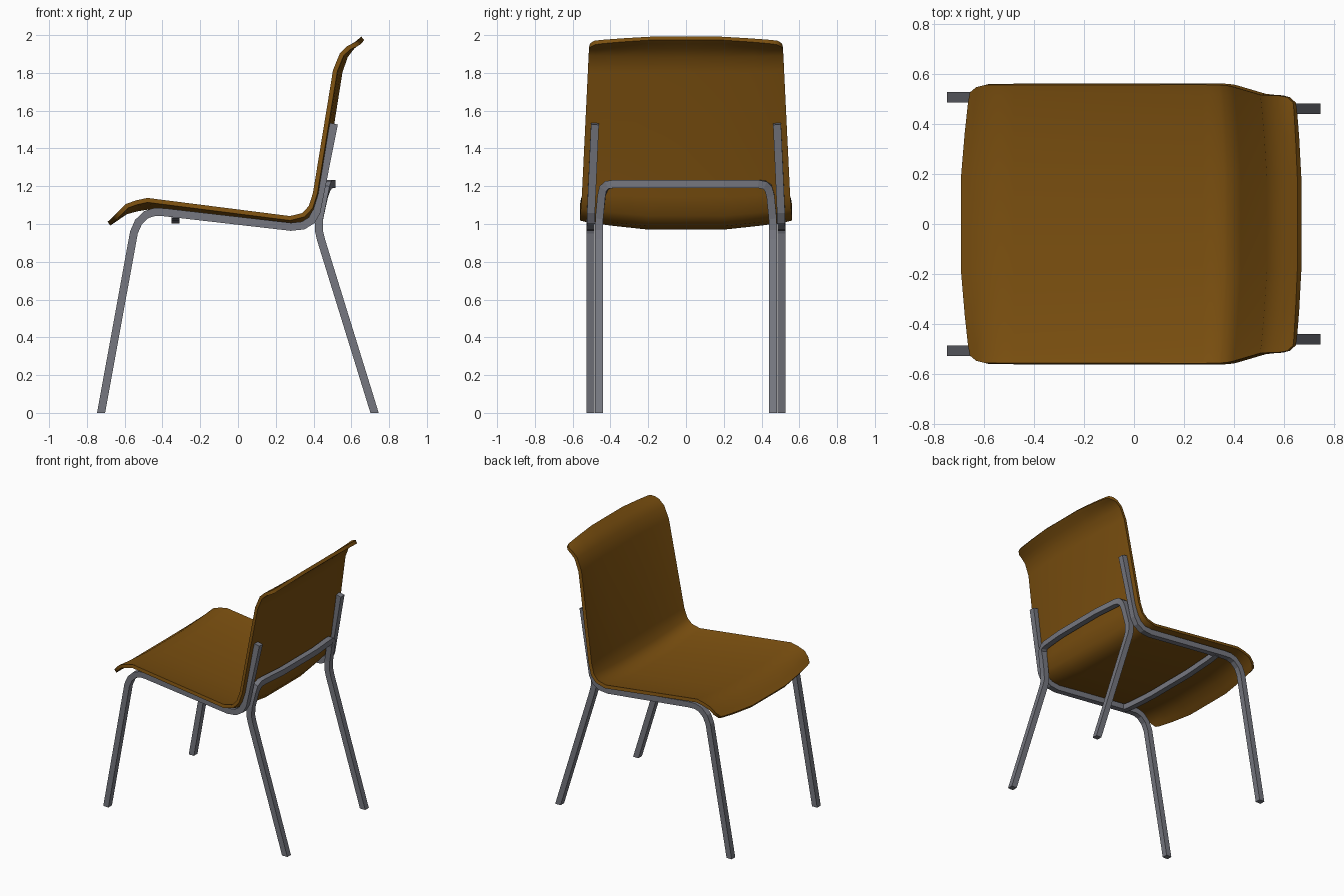
import bpy, bmesh
from mathutils import Vector

if "Cube" in bpy.data.objects:
    bpy.data.objects.remove(bpy.data.objects["Cube"])


def material(name, rgb):
    m = bpy.data.materials.new(name)
    m.diffuse_color = (*rgb, 1)
    m.use_nodes = True
    m.node_tree.nodes["Principled BSDF"].inputs["Base Color"].default_value = m.diffuse_color
    return m


WOOD = material("brown shell", (0.2, 0.08, 0.005))
STEEL = material("grey metal", (0.18, 0.185, 0.215))


def add_object(name, bm, mat):
    me = bpy.data.meshes.new(name)
    bm.to_mesh(me)
    bm.free()
    me.materials.append(mat)
    ob = bpy.data.objects.new(name, me)
    bpy.context.collection.objects.link(ob)
    return ob


def square_tube(name, pts, ref, start_cut=None, end_cut=None, size=0.042):
    """Sweep a square along a path with mitred joints."""
    pts = [Vector(p) for p in pts]
    ref = Vector(ref)
    h = size / 2
    bm = bmesh.new()
    rings = []
    last = len(pts) - 1
    for i, c in enumerate(pts):
        d_in = (c - pts[i - 1]).normalized() if i else None
        d_out = (pts[i + 1] - c).normalized() if i < last else None
        d = d_in or d_out
        if i == 0:
            plane = Vector(start_cut) if start_cut else d
        elif i == last:
            plane = Vector(end_cut) if end_cut else d
        else:
            plane = (d_in + d_out).normalized()
        n = (ref - d * ref.dot(d)).normalized()
        b = d.cross(n)
        ring = []
        for u, v in ((1, 1), (-1, 1), (-1, -1), (1, -1)):
            o = n * u * h + b * v * h
            o -= d * (o.dot(plane) / d.dot(plane))
            ring.append(bm.verts.new(c + o))
        rings.append(ring)
    for r, q in zip(rings, rings[1:]):
        for k in range(4):
            bm.faces.new((r[k], r[(k + 1) % 4], q[(k + 1) % 4], q[k]))
    bm.faces.new(rings[0])
    bm.faces.new(rings[-1])
    bmesh.ops.recalc_face_normals(bm, faces=bm.faces[:])
    return add_object(name, bm, STEEL)


# Moulded shell: edge x, edge z, centre x, centre z, half width, front to top
rows = [
    (-.655, 1.043, -.690, 1.012, .525),
    (-.630, 1.070, -.655, 1.035, .546),
    (-.593, 1.106, -.600, 1.073, .555),
    (-.540, 1.125, -.540, 1.090, .555),
    (-.480, 1.138, -.480, 1.100, .555),
    (.275, 1.042, .275, .995, .556),
    (.340, 1.058, .360, 1.010, .555),
    (.375, 1.095, .400, 1.055, .552),
    (.397, 1.165, .425, 1.150, .547),
    (.503, 1.815, .530, 1.810, .516),
    (.540, 1.905, .560, 1.895, .513),
    (.580, 1.943, .598, 1.945, .512),
    (.612, 1.958, .632, 1.973, .506),
    (.635, 1.970, .652, 1.992, .485),
]
half = [(.37, 0), (.7, .42), (.93, .8), (1, 1)]
cols = [(-f, t) for f, t in reversed(half)] + [(0, 0)] + half
bm = bmesh.new()
grid = [[bm.verts.new((cx + (ex - cx) * t, w * f, cz + (ez - cz) * t))
         for f, t in cols] for ex, ez, cx, cz, w in rows]
for a, b in zip(grid, grid[1:]):
    for j in range(len(cols) - 1):
        bm.faces.new((a[j], b[j], b[j + 1], a[j + 1]))
shell = add_object("seat_shell", bm, WOOD)
mod = shell.modifiers.new("thickness", "SOLIDIFY")
mod.thickness = 0.024
mod.offset = -1
bpy.context.view_layer.objects.active = shell
shell.select_set(True)
bpy.ops.object.modifier_apply(modifier=mod.name)
bpy.ops.object.shade_smooth_by_angle(angle=0.9)

# Side frames: front leg, seat rail and back upright in one bent tube
side = [(-.725, .505, 0), (-.551, .505, .955), (-.527, .505, 1.01),
        (-.485, .505, 1.05), (-.44, .505, 1.064), (-.39, .505, 1.062),
        (.28, .505, .985), (.345, .505, .992), (.39, .504, 1.02),
        (.415, .503, 1.065), (.508, .482, 1.53)]
for s, label in ((1, "left"), (-1, "right")):
    square_tube("side_frame_" + label, [(x, s * y, z) for x, y, z in side],
                (0, 1, 0), start_cut=(0, 0, 1))

# Rear legs joined by the bar behind the back
leg = [(.723, .46, 0), (.440, .46, .915), (.428, .46, .965), (.430, .459, 1.03),
       (.455, .447, 1.15), (.466, .436, 1.19), (.474, .415, 1.207),
       (.480, .38, 1.212), (.496, .2, 1.212)]
square_tube("rear_legs", leg + [(x, -y, z) for x, y, z in reversed(leg)],
            (1, 0, 0), start_cut=(0, 0, 1), end_cut=(0, 0, 1))

# Cross bar under the seat
bar = [(-.33, .5, 1.05), (-.33, .42, 1.038), (-.33, .2, 1.024)]
square_tube("seat_cross_bar", bar + [(x, -y, z) for x, y, z in reversed(bar)],
            (1, 0, 0))
